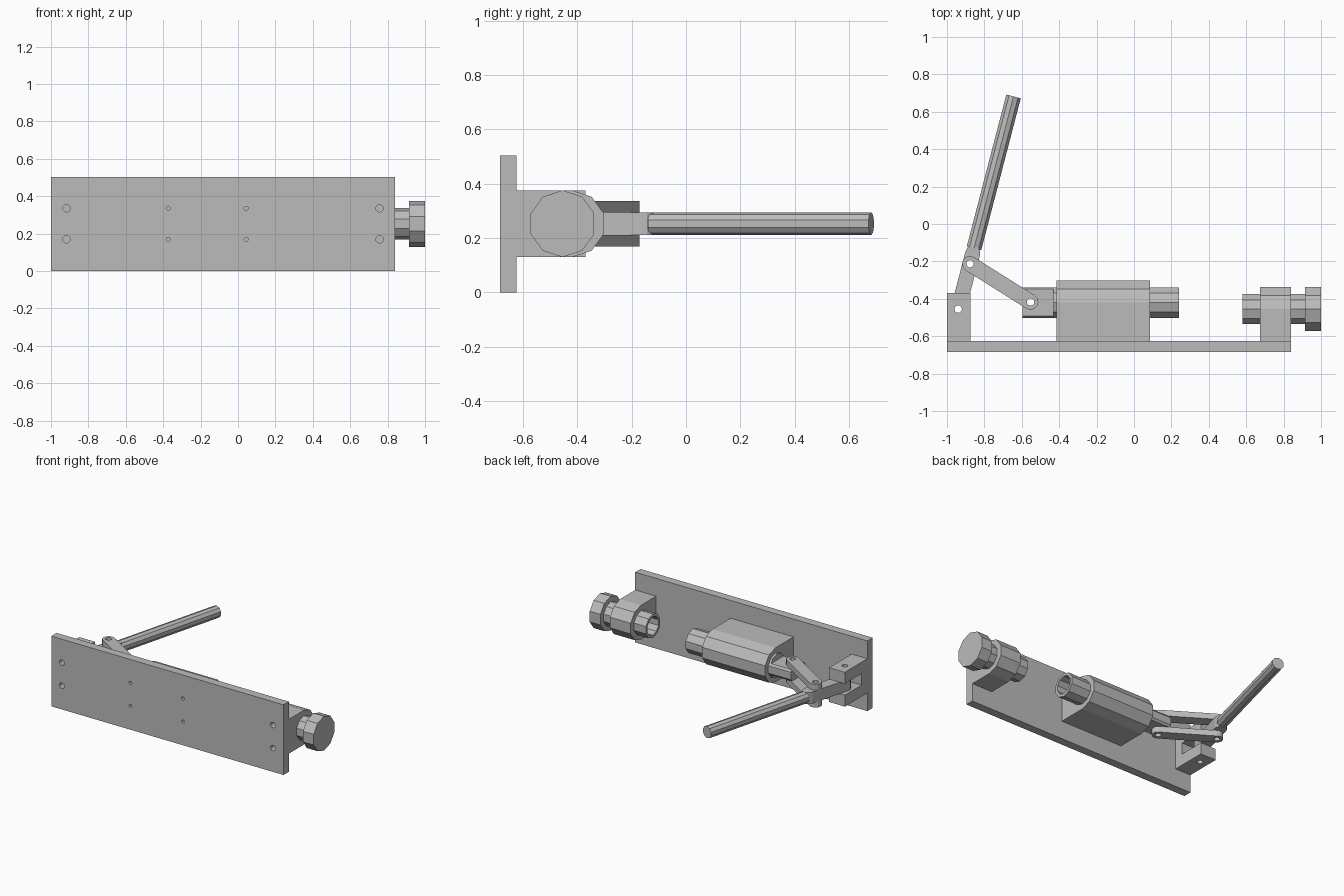
import bpy, bmesh
from math import sin, cos, pi, atan2
from mathutils import Vector

if "Cube" in bpy.data.objects:
    bpy.data.objects.remove(bpy.data.objects["Cube"], do_unlink=True)

steel = bpy.data.materials.new("grey_steel")
steel.use_nodes = True
steel.diffuse_color = (0.5, 0.5, 0.5, 1)
steel.node_tree.nodes["Principled BSDF"].inputs["Base Color"].default_value = (0.5, 0.5, 0.5, 1)

MID = 0.2525          # height of the centre line
SIDES = 10


def prism(name, axis, pts, lo, hi):
    """Extrude a 2D outline along X, Y or Z."""
    place = {"X": lambda p, d: (d, p[0], p[1]),
             "Y": lambda p, d: (p[0], d, p[1]),
             "Z": lambda p, d: (p[0], p[1], d)}[axis]
    bm = bmesh.new()
    face = bm.faces.new([bm.verts.new(place(p, lo)) for p in pts])
    new = bmesh.ops.extrude_face_region(bm, geom=[face])["geom"]
    shift = Vector(place((0, 0), hi - lo))
    bmesh.ops.translate(bm, vec=shift, verts=[g for g in new if isinstance(g, bmesh.types.BMVert)])
    bmesh.ops.recalc_face_normals(bm, faces=bm.faces)
    mesh = bpy.data.meshes.new(name)
    bm.to_mesh(mesh)
    bm.free()
    mesh.materials.append(steel)
    ob = bpy.data.objects.new(name, mesh)
    bpy.context.scene.collection.objects.link(ob)
    return ob


def rect(a0, a1, b0, b1):
    return [(a0, b0), (a1, b0), (a1, b1), (a0, b1)]


def ring(a, b, r, n=SIDES):
    return [(a + r * sin(2 * pi * i / n), b + r * cos(2 * pi * i / n)) for i in range(n)]


def stadium(p, q, r):
    """Bar outline with rounded ends at p and q."""
    t = atan2(q[1] - p[1], q[0] - p[0])
    arc = lambda c, s: [(c[0] + r * cos(s + pi * i / 6), c[1] + r * sin(s + pi * i / 6)) for i in range(7)]
    return arc(q, t - pi / 2) + arc(p, t + pi / 2)


def cut(ob, cutters):
    """Subtract the cutters, bake the result and remove them."""
    for c in cutters:
        m = ob.modifiers.new("cut", "BOOLEAN")
        m.operation, m.solver, m.object = "DIFFERENCE", "EXACT", c
    bpy.context.view_layer.update()
    mesh = bpy.data.meshes.new_from_object(ob.evaluated_get(bpy.context.evaluated_depsgraph_get()))
    ob.modifiers.clear()
    ob.data = mesh
    for c in cutters:
        bpy.data.objects.remove(c, do_unlink=True)


def hole(p, r=0.02):
    return prism("cutter", "Z", ring(p[0], p[1], r, 12), -0.1, 0.7)


# Mounting plate with bolt holes
FACE = -0.625
plate = prism("mounting_plate", "Y", rect(-1, 0.84, 0, 0.503), -0.685, FACE)
bolts = [(x, r) for x, r in ((-0.917, 0.02), (0.757, 0.02), (-0.373, 0.011), (0.043, 0.011))]
cut(plate, [prism("cutter", "Y", ring(x, MID + s * 0.083, r, 12), -0.8, -0.5)
            for x, r in bolts for s in (-1, 1)])


# Round-backed housings
def housing(name, y, x0, x1):
    r = 0.123
    arc = ring(y, MID, r)[:SIDES // 2 + 1]
    prism(name, "X", [(FACE, MID + r)] + arc + [(FACE, MID - r)], x0, x1)


PLUNGER_Y, STOP_Y = -0.42, -0.455
housing("plunger_housing", PLUNGER_Y, -0.415, 0.085)
housing("stop_housing", STOP_Y, 0.675, 0.84)

# Plunger with hollow tip and flat tongue
pivot, elbow, tongue = (-0.94, -0.455), (-0.877, -0.213), (-0.553, -0.417)
HALF = 0.041
plunger = prism("plunger", "X", ring(PLUNGER_Y, MID, 0.086), -0.595, 0.24)
cut(plunger, [prism("cutter", "X", rect(-0.6, -0.2, MID + HALF, 0.5), -0.7, -0.43),
              prism("cutter", "X", rect(-0.6, -0.2, 0, MID - HALF), -0.7, -0.43),
              prism("cutter", "X", ring(PLUNGER_Y, MID, 0.066), 0.1, 0.3),
              hole(tongue)])

# Adjustable stop: hollow bushing and knob
bushing = prism("stop_bushing", "X", ring(STOP_Y, MID, 0.085), 0.58, 0.92)
cut(bushing, [prism("cutter", "X", ring(STOP_Y, MID, 0.066), 0.5, 0.7)])
prism("stop_knob", "X", ring(STOP_Y, MID, 0.123), 0.915, 1.0)

# Slotted pivot bracket
bracket = prism("pivot_bracket", "Z", rect(-1, -0.875, FACE, -0.37), MID - 0.123, MID + 0.123)
cut(bracket, [prism("cutter", "X", rect(-0.56, -0.2, MID - HALF, MID + HALF), -1.2, -0.7),
              hole(pivot)])

# Lever bar and round handle along the same line
start = Vector((*pivot, MID))
along = (Vector((*elbow, MID)) - start).normalized()
bar_end = start + along * 0.31
bar = prism("lever_bar", "Z", stadium(pivot, bar_end[:2], 0.04), MID - HALF, MID + HALF)
cut(bar, [hole(pivot), hole(elbow)])
handle = prism("lever_handle", "X", ring(0, 0, 0.042), 0.335, 1.175)
handle.location = start
handle.rotation_euler.z = atan2(along.y, along.x)

# Pair of links joining lever and plunger
for side, s in (("upper", 1), ("lower", -1)):
    z0, z1 = sorted((MID + s * HALF, MID + s * 0.083))
    link = prism(side + "_link", "Z", stadium(elbow, tongue, 0.042), z0, z1)
    cut(link, [hole(elbow), hole(tongue)])
